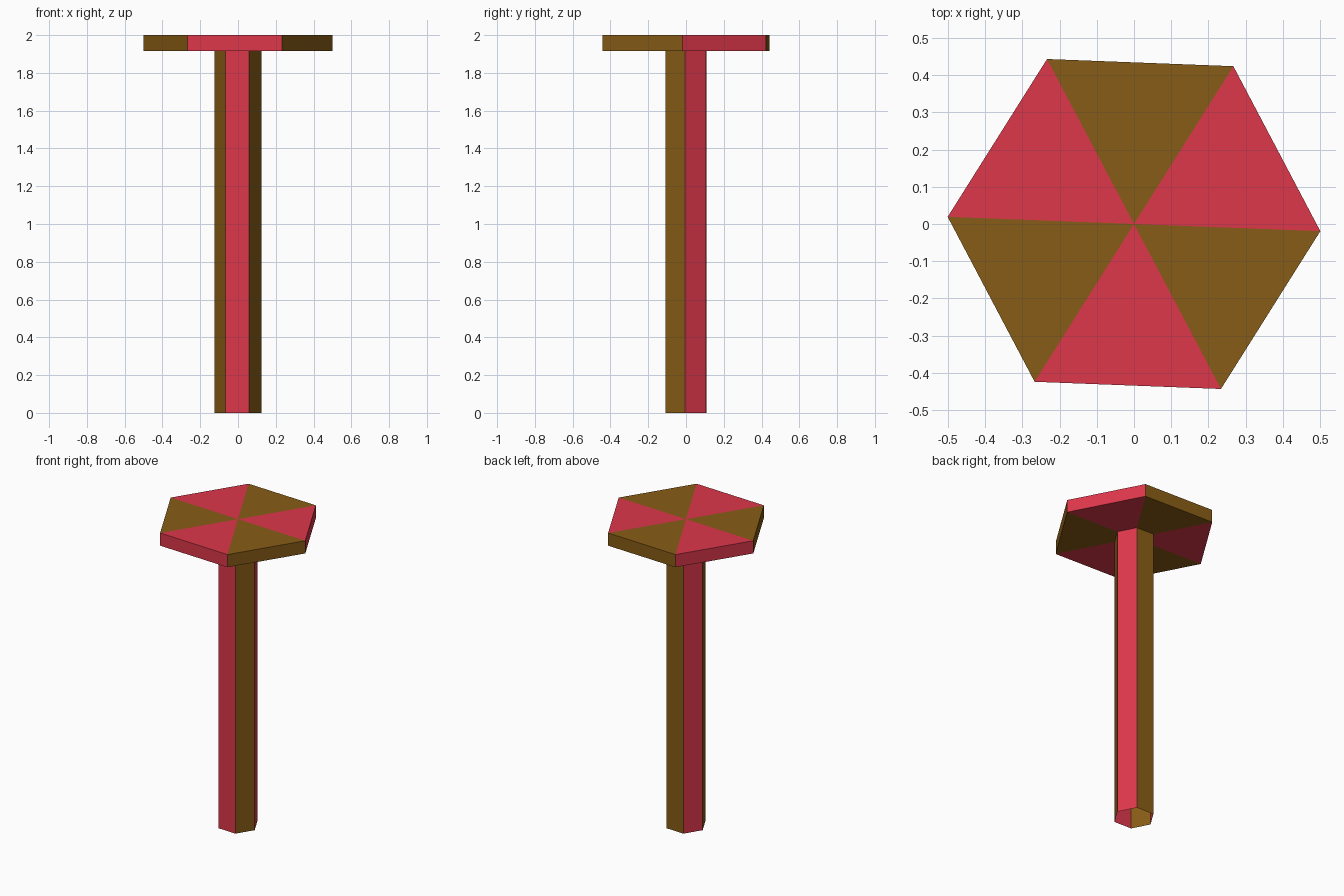
import bpy, bmesh, math

if "Cube" in bpy.data.objects:
    bpy.data.objects.remove(bpy.data.objects["Cube"])

TILT = math.radians(-2.2)


def material(name, rgb):
    m = bpy.data.materials.new(name)
    m.diffuse_color = (*rgb, 1)
    m.use_nodes = True
    m.node_tree.nodes["Principled BSDF"].inputs["Base Color"].default_value = m.diffuse_color
    return m


MATS = [material("red", (0.72, 0.038, 0.07)), material("brown", (0.245, 0.107, 0.008))]


def hex_prism(name, r, z0, z1, caps):
    """Six-sided prism whose sectors alternate between the two colours."""
    bm = bmesh.new()
    rings = [[bm.verts.new((r * math.cos(TILT + i * math.pi / 3),
                            r * math.sin(TILT + i * math.pi / 3), z))
              for i in range(6)] for z in (z0, z1)]
    low, high = rings
    if caps:
        c0, c1 = bm.verts.new((0, 0, z0)), bm.verts.new((0, 0, z1))
    for i in range(6):
        j = (i + 1) % 6
        faces = [(low[i], low[j], high[j], high[i])]
        if caps:
            faces += [(c1, high[i], high[j]), (c0, low[j], low[i])]
        for f in faces:
            bm.faces.new(f).material_index = i % 2
    mesh = bpy.data.meshes.new(name)
    bm.to_mesh(mesh)
    bm.free()
    for m in MATS:
        mesh.materials.append(m)
    obj = bpy.data.objects.new(name, mesh)
    bpy.context.collection.objects.link(obj)


# Open hollow post and the closed segmented top plate
hex_prism("post", 0.124, 0.0, 1.917, False)
hex_prism("top_plate", 0.501, 1.917, 2.0, True)
